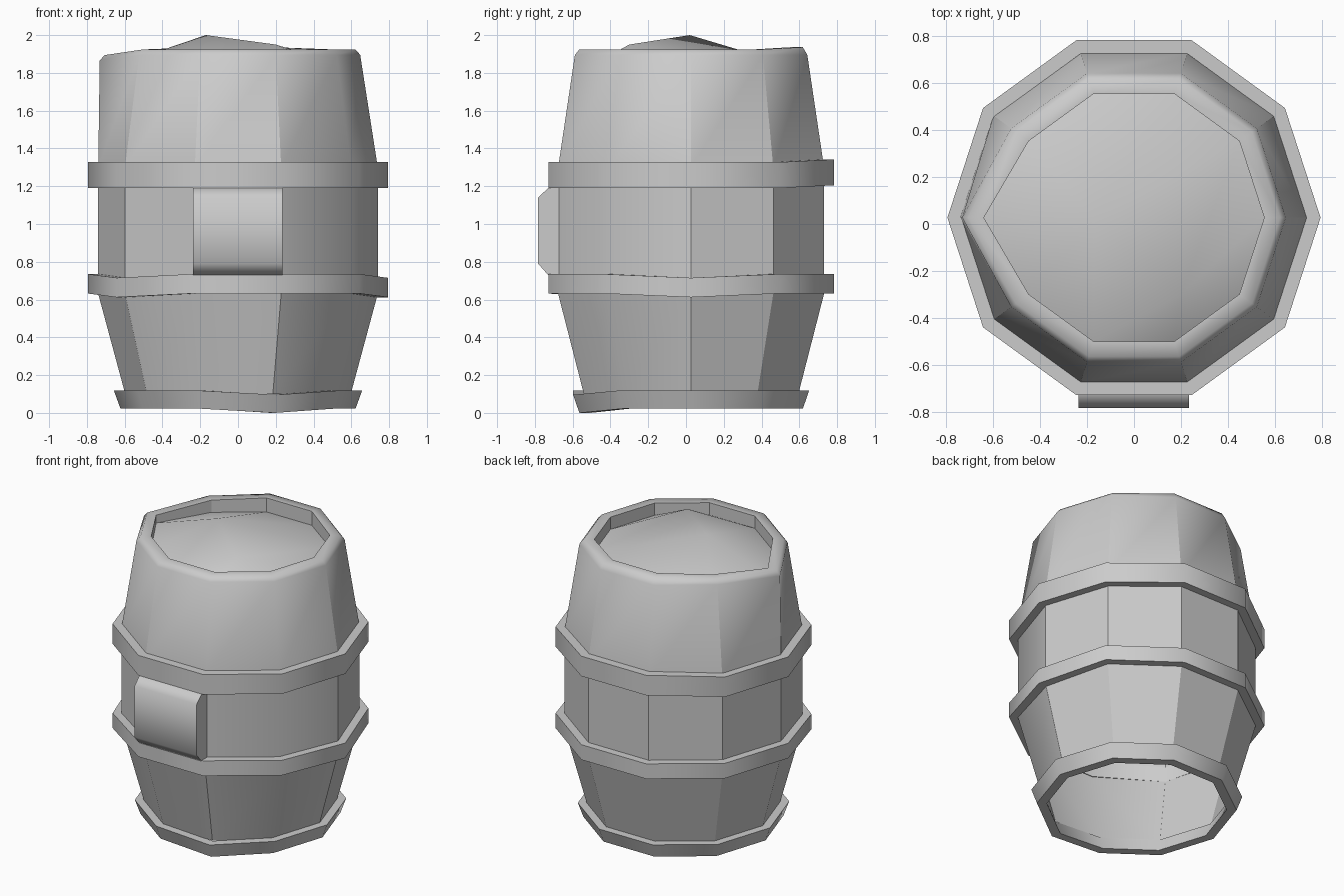
import bpy, bmesh, math
from mathutils import Vector

cube = bpy.data.objects.get("Cube")
if cube:
    bpy.data.objects.remove(cube, do_unlink=True)

SIDES = 10
CENTRE_Y = 0.027

grey = bpy.data.materials.new("plain grey")
grey.use_nodes = True
grey.diffuse_color = (0.6, 0.6, 0.6, 1)
grey.node_tree.nodes["Principled BSDF"].inputs["Base Color"].default_value = (0.6, 0.6, 0.6, 1)


def finish(name, bm):
    mesh = bpy.data.meshes.new(name)
    for f in bm.faces:
        f.smooth = True
    bm.to_mesh(mesh)
    bm.free()
    mesh.materials.append(grey)
    obj = bpy.data.objects.new(name, mesh)
    bpy.context.collection.objects.link(obj)
    return obj


def lathe(name, profile, closed, tweak, sharp):
    """Ten-sided turned shape; tweak moves points, sharp picks hard edges."""
    bm = bmesh.new()
    where = {}
    rings = []
    for level, (r, z) in enumerate(profile):
        ring = []
        for i in range(SIDES):
            a = math.tau * i / SIDES
            v = bm.verts.new(tweak(i, level, Vector((r * math.cos(a), r * math.sin(a) + CENTRE_Y, z))))
            where[v] = (i, level)
            ring.append(v)
        rings.append(ring)
    count = len(rings)
    for k in range(count if closed else count - 1):
        low, high = rings[k], rings[(k + 1) % count]
        for i in range(SIDES):
            j = (i + 1) % SIDES
            bm.faces.new((low[i], low[j], high[j], high[i]))
    for e in bm.edges:
        e.smooth = not sharp(where[e.verts[0]], where[e.verts[1]])
    bmesh.ops.recalc_face_normals(bm, faces=bm.faces)
    return finish(name, bm)


# Staved body with rolled rim; the stave corner on the right is dented outwards
def body_tweak(i, level, p):
    if i == 5 and level >= 3:
        p.x -= 0.085
        p.z -= 0.03
    if i in (2, 3) and level in (4, 5):
        p.z += 0.012
    return p


def body_sharp(a, b):
    if a[1] == b[1]:
        return a[1] in (1, 2, 5)
    if max(a[1], b[1]) <= 3:
        soft = {9} | ({7} if min(a[1], b[1]) == 0 else set())
        return a[0] not in soft
    return min(a[1], b[1]) == 5


body_profile = [(0.597, 0.1), (0.74, 0.63), (0.74, 1.3), (0.647, 1.895),
                (0.622, 1.924), (0.555, 1.924), (0.555, 1.84)]
lathe("barrel_body", body_profile, False, body_tweak, body_sharp)


# Hoops, slightly uneven
def hoop_sharp(a, b):
    return a[1] == b[1]


def upper_tweak(i, level, p):
    if i in (2, 3):
        p.z += 0.015
    return p


def middle_tweak(i, level, p):
    if i in (0, 6):
        p.z -= 0.02
    return p


def bottom_tweak(i, level, p):
    if i == 8:
        p.z -= 0.022
    return p


def hoop(name, low, high, z0, z1, thick, tweak):
    profile = [(low - thick, z0), (low, z0), (high, z1), (high - thick, z1)]
    lathe(name, profile, True, tweak, hoop_sharp)


hoop("upper_hoop", 0.795, 0.795, 1.19, 1.327, 0.06, upper_tweak)
hoop("middle_hoop", 0.795, 0.795, 0.632, 0.735, 0.06, middle_tweak)
hoop("bottom_hoop", 0.622, 0.657, 0.022, 0.118, 0.062, bottom_tweak)

# Lid: a lopsided shallow mound sunk inside the rim
bm = bmesh.new()
for i in range(SIDES):
    a = math.tau * i / SIDES
    x = 0.555 * math.cos(a) - (0.085 if i == 5 else 0)
    bm.verts.new((x, 0.555 * math.sin(a) + CENTRE_Y, 1.84))
bm.verts.new((-0.17, 0.02, 2.0))
bm.verts.new((0.2, -0.3, 1.95))
bmesh.ops.convex_hull(bm, input=bm.verts)
bm.normal_update()
under = [f for f in bm.faces if f.normal.z < -0.5]
bmesh.ops.delete(bm, geom=under, context="FACES")
finish("lid", bm)

# Front plate with chamfered top and bottom
bm = bmesh.new()
side = [(-0.66, 0.73), (-0.73, 0.73), (-0.783, 0.79), (-0.783, 1.14), (-0.73, 1.19), (-0.66, 1.19)]
face = bm.faces.new([bm.verts.new((-0.237, y, z)) for y, z in side])
moved = bmesh.ops.extrude_face_region(bm, geom=[face])["geom"]
bmesh.ops.translate(bm, vec=(0.472, 0, 0), verts=[g for g in moved if isinstance(g, bmesh.types.BMVert)])
bmesh.ops.recalc_face_normals(bm, faces=bm.faces)
for e in bm.edges:
    e.smooth = e.calc_face_angle(0) < math.radians(60)
finish("front_plate", bm)
